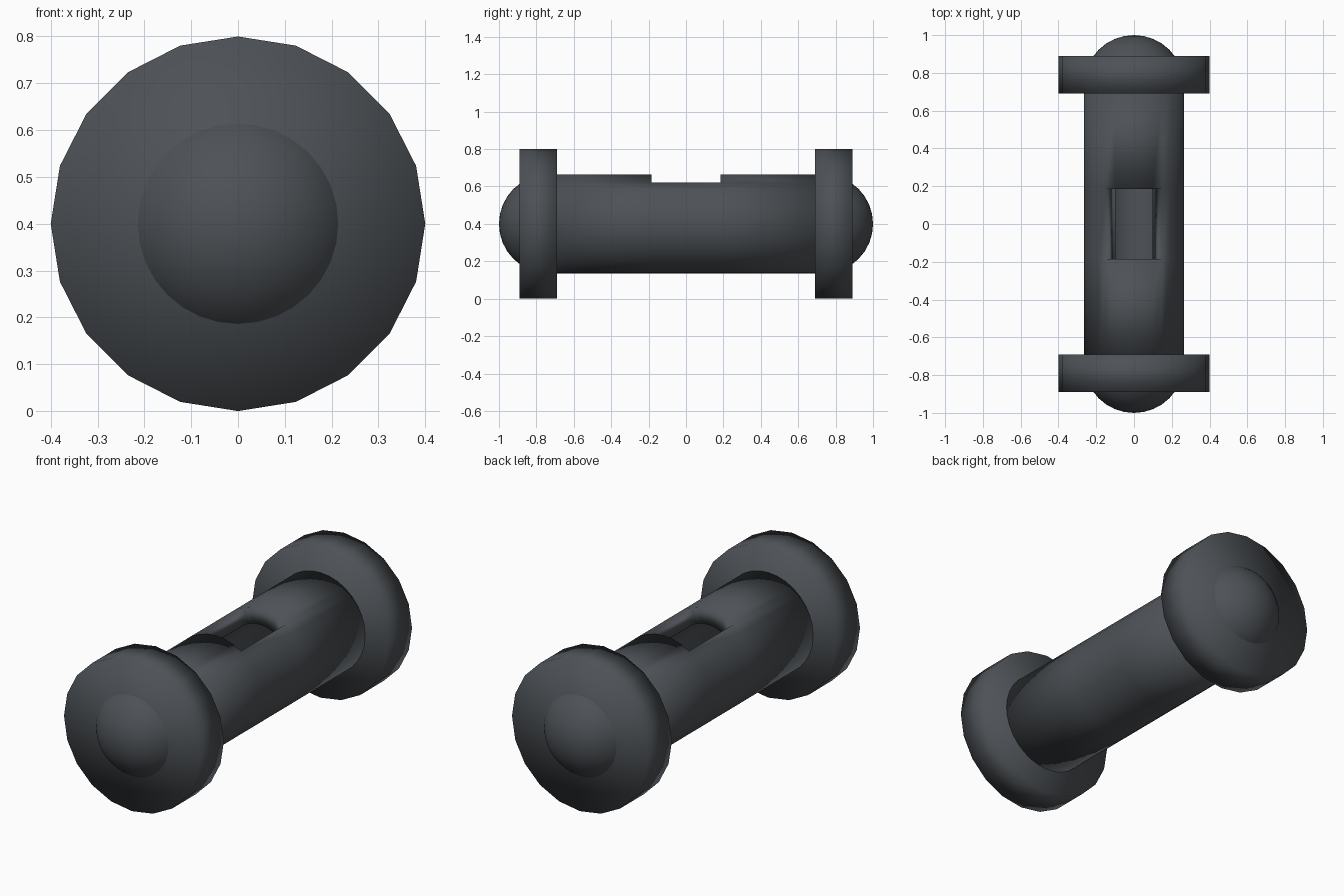
import bpy
import bmesh
import math

cube = bpy.data.objects.get("Cube")
if cube:
    bpy.data.objects.remove(cube, do_unlink=True)

AXIS_Z = 0.4

# Single dark grey finish
GREY = (0.075, 0.084, 0.094, 1.0)
mat = bpy.data.materials.new("dark grey")
mat.use_nodes = True
mat.diffuse_color = GREY
mat.node_tree.nodes["Principled BSDF"].inputs["Base Color"].default_value = GREY


def lathe(name, profile, sides, skip=None):
    """Turn (radius, y) points around the long axis, ordered towards +y."""
    bm = bmesh.new()
    rings = []
    for radius, y in profile:
        if radius < 1e-5:
            rings.append([bm.verts.new((0, y, 0))] * sides)
            continue
        angles = [2 * math.pi * i / sides for i in range(sides)]
        rings.append([bm.verts.new((radius * math.sin(a), y, radius * math.cos(a)))
                      for a in angles])
    for row, (lower, upper) in enumerate(zip(rings, rings[1:])):
        for i in range(sides):
            if skip and skip(row, i):
                continue
            j = (i + 1) % sides
            corners = [lower[i], upper[i], upper[j], lower[j]]
            bm.faces.new(list(dict.fromkeys(corners)))
    for face in bm.faces:
        face.smooth = True
    bm.normal_update()
    # Make the surface face outward from the axis
    if sum(f.normal.dot(f.calc_center_median()) * f.calc_area() for f in bm.faces) < 0:
        bmesh.ops.reverse_faces(bm, faces=bm.faces[:])
    mesh = bpy.data.meshes.new(name)
    bm.to_mesh(mesh)
    bm.free()
    mesh.materials.append(mat)
    obj = bpy.data.objects.new(name, mesh)
    obj.location.z = AXIS_Z
    bpy.context.collection.objects.link(obj)
    return obj


# Thick-walled tube with a window left open along the top
tube = lathe("tube", [(0.265, y) for y in (-0.70, -0.185, 0.185, 0.70)], 32,
             skip=lambda row, i: row == 1 and (i < 3 or i >= 29))
wall = tube.modifiers.new("wall", "SOLIDIFY")
wall.thickness = 0.085
wall.offset = -1

# End discs and rounded caps
for side, label in ((-1, "front"), (1, "back")):
    inner, outer = sorted((side * 0.69, side * 0.89))
    lathe(label + "_disc", [(0, inner), (0.4, inner), (0.4, outer), (0, outer)], 20)
    dome = [(0.265 * math.sin(t), side * (0.735 + 0.265 * math.cos(t)))
            for t in (math.pi * k / 16 for k in range(7))]
    lathe(label + "_cap", sorted(dome, key=lambda p: p[1]), 32)
